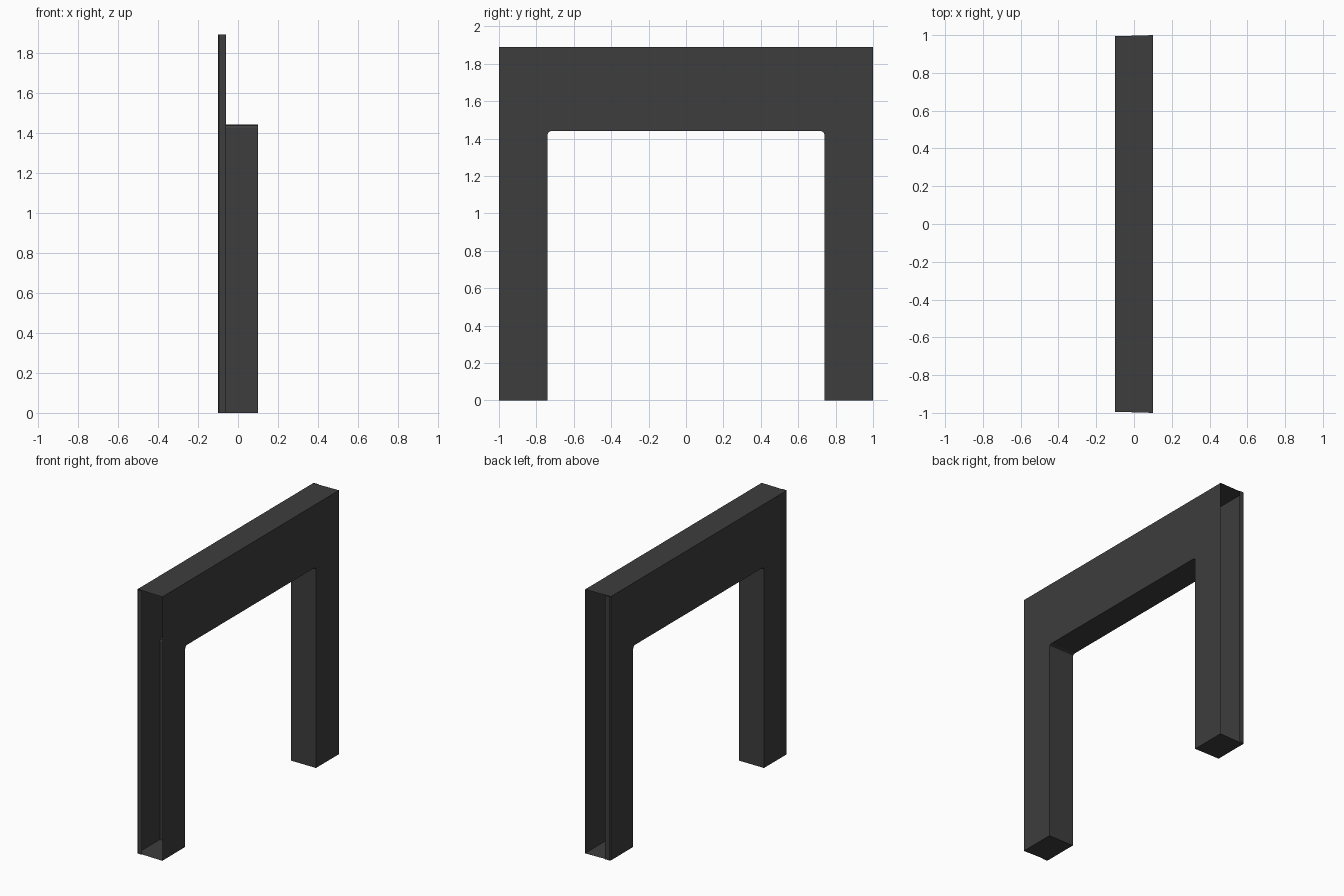
import bpy
import bmesh

cube = bpy.data.objects.get("Cube")
if cube:
    bpy.data.objects.remove(cube, do_unlink=True)

# Overall dimensions
HALF_DEPTH, HALF_WIDTH, HEIGHT = 0.1, 1.0, 1.89
OPEN_HALF, OPEN_TOP, ROUND = 0.74, 1.44, 0.018
LIP, EDGE = 0.04, 0.006

mat = bpy.data.materials.new("charcoal grey")
mat.use_nodes = True
colour = (0.047, 0.047, 0.047, 1)
mat.diffuse_color = colour
mat.node_tree.nodes["Principled BSDF"].inputs["Base Color"].default_value = colour


def make_object(name, bm):
    mesh = bpy.data.meshes.new(name)
    bm.to_mesh(mesh)
    bm.free()
    mesh.materials.append(mat)
    obj = bpy.data.objects.new(name, mesh)
    bpy.context.collection.objects.link(obj)
    return obj


def arch_outline(outer):
    """Half of the arch, then its mirror image, as one closed loop."""
    half = [(outer, HEIGHT), (outer, 0), (OPEN_HALF, 0),
            (OPEN_HALF, OPEN_TOP - ROUND),
            (OPEN_HALF - ROUND * 0.3, OPEN_TOP - ROUND * 0.3),
            (OPEN_HALF - ROUND, OPEN_TOP)]
    return half + [(-y, z) for y, z in reversed(half)]


# Hollow arch: two walls joined by top, feet and opening lining, ends left open
bm = bmesh.new()
walls = []
for x, outer in ((HALF_DEPTH, HALF_WIDTH), (-HALF_DEPTH, HALF_WIDTH - EDGE)):
    walls.append([bm.verts.new((x, y, z)) for y, z in arch_outline(outer)])
a, b = walls
bm.faces.new(a)
bm.faces.new(b[::-1])
count = len(a)
for i in range(count):
    j = (i + 1) % count
    if i not in (0, count - 2):     # outer ends stay open
        bm.faces.new((a[j], a[i], b[i], b[j]))
bmesh.ops.recalc_face_normals(bm, faces=bm.faces)
make_object("hollow_arch", bm)

# Narrow folded lip along each open end
lip_profile = [(-HALF_DEPTH, HALF_WIDTH - EDGE), (-HALF_DEPTH + EDGE, HALF_WIDTH),
               (-HALF_DEPTH + LIP, HALF_WIDTH)]
for side, name in ((-1, "front_end_lip"), (1, "back_end_lip")):
    bm = bmesh.new()
    rows = [[bm.verts.new((x, side * y, z)) for z in (0, HEIGHT)] for x, y in lip_profile]
    for p, q in zip(rows, rows[1:]):
        loop = [p[0], q[0], q[1], p[1]]
        bm.faces.new(loop if side < 0 else loop[::-1])
    make_object(name, bm)
